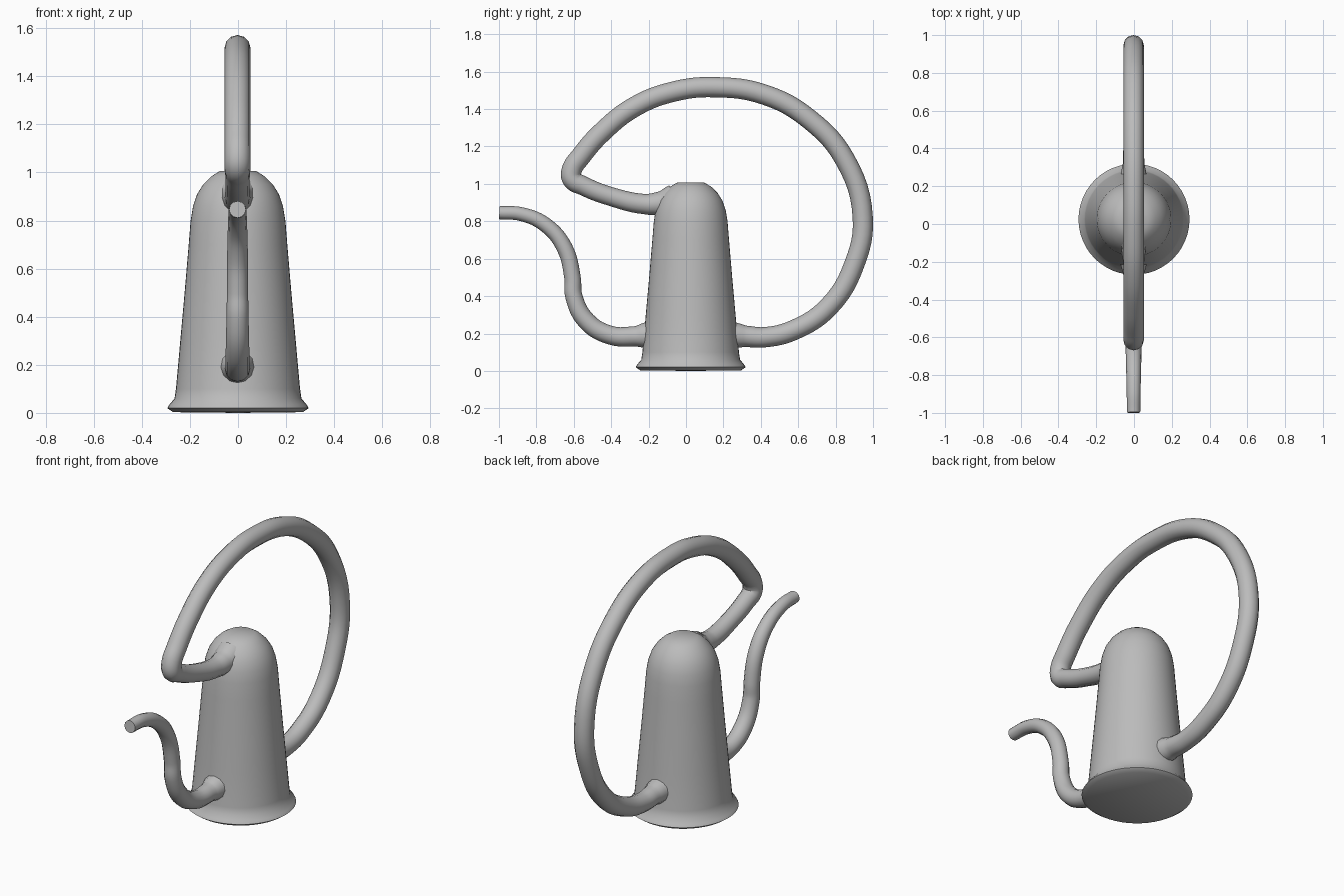
import bpy, bmesh, math
from mathutils import Matrix

cube = bpy.data.objects.get("Cube")
if cube:
    bpy.data.objects.remove(cube, do_unlink=True)

grey = bpy.data.materials.new("plain grey")
grey.use_nodes = True
color = (0.5, 0.5, 0.5, 1)
grey.diffuse_color = color
grey.node_tree.nodes["Principled BSDF"].inputs["Base Color"].default_value = color


def finish(obj, angle):
    obj.data.materials.append(grey)
    bpy.ops.object.select_all(action='DESELECT')
    obj.select_set(True)
    bpy.context.view_layer.objects.active = obj
    if obj.type == 'CURVE':
        bpy.ops.object.convert(target='MESH')
    bpy.ops.object.shade_smooth_by_angle(angle=math.radians(angle))


def lathe(name, profile, y):
    """Spin a (radius, height) profile around a vertical axis."""
    bm = bmesh.new()
    verts = [bm.verts.new((r, 0, z)) for r, z in profile]
    edges = [bm.edges.new(pair) for pair in zip(verts, verts[1:])]
    bmesh.ops.spin(bm, geom=verts + edges, axis=(0, 0, 1), cent=(0, 0, 0),
                   steps=48, angle=math.tau)
    bmesh.ops.remove_doubles(bm, verts=bm.verts, dist=0.0001)
    bmesh.ops.recalc_face_normals(bm, faces=bm.faces)
    bmesh.ops.transform(bm, matrix=Matrix.Translation((0, y, 0)), verts=bm.verts)
    mesh = bpy.data.meshes.new(name)
    bm.to_mesh(mesh)
    bm.free()
    obj = bpy.data.objects.new(name, mesh)
    bpy.context.collection.objects.link(obj)
    finish(obj, 45)


def tube(name, path):
    """Round tube along (y, z, radius) points in the middle plane."""
    curve = bpy.data.curves.new(name, 'CURVE')
    curve.dimensions = '3D'
    curve.bevel_depth = 1
    curve.bevel_resolution = 4
    curve.resolution_u = 6
    curve.use_fill_caps = True
    spline = curve.splines.new('BEZIER')
    spline.bezier_points.add(len(path) - 1)
    for point, (y, z, r) in zip(spline.bezier_points, path):
        point.co = (-0.002, y, z)
        point.radius = r
        point.handle_left_type = point.handle_right_type = 'AUTO'
    obj = bpy.data.objects.new(name, curve)
    bpy.context.collection.objects.link(obj)
    finish(obj, 50)


# Tapered can with flared foot and domed top
lathe("body", [(0, 0), (0.27, 0.003), (0.294, 0.02), (0.285, 0.035), (0.264, 0.06),
               (0.258, 0.1), (0.24, 0.3), (0.222, 0.5), (0.205, 0.7), (0.197, 0.8),
               (0.187, 0.86), (0.17, 0.91), (0.145, 0.95), (0.112, 0.983),
               (0.075, 1.006), (0, 1.008)], 0.025)

# Looping handle, from the shoulder brace round to the low back joint
R = 0.054
tube("handle", [(-0.07, 0.91, 0.085), (-0.135, 0.896, 0.064), (-0.22, 0.892, R),
                (-0.4, 0.932, 0.05), (-0.55, 0.99, 0.051), (-0.608, 1.025, R),
                (-0.612, 1.07, R), (-0.56, 1.15, R), (-0.45, 1.275, R),
                (-0.27, 1.415, R), (-0.06, 1.495, R), (0.15, 1.517, R),
                (0.42, 1.477, R), (0.66, 1.345, R), (0.85, 1.13, R),
                (0.945, 0.82, R), (0.9, 0.57, R), (0.765, 0.345, R),
                (0.58, 0.22, R), (0.42, 0.18, R), (0.32, 0.185, 0.057),
                (0.265, 0.19, 0.068), (0.2, 0.195, 0.1)])

# S-shaped spout, narrowing to the tip
tube("spout", [(-0.15, 0.195, 0.1), (-0.215, 0.19, 0.069), (-0.27, 0.185, 0.054),
               (-0.4, 0.19, 0.05), (-0.53, 0.265, 0.049), (-0.6, 0.4, 0.046),
               (-0.607, 0.5, 0.044), (-0.65, 0.66, 0.043), (-0.75, 0.78, 0.04),
               (-0.88, 0.838, 0.037), (-0.998, 0.846, 0.035)])
